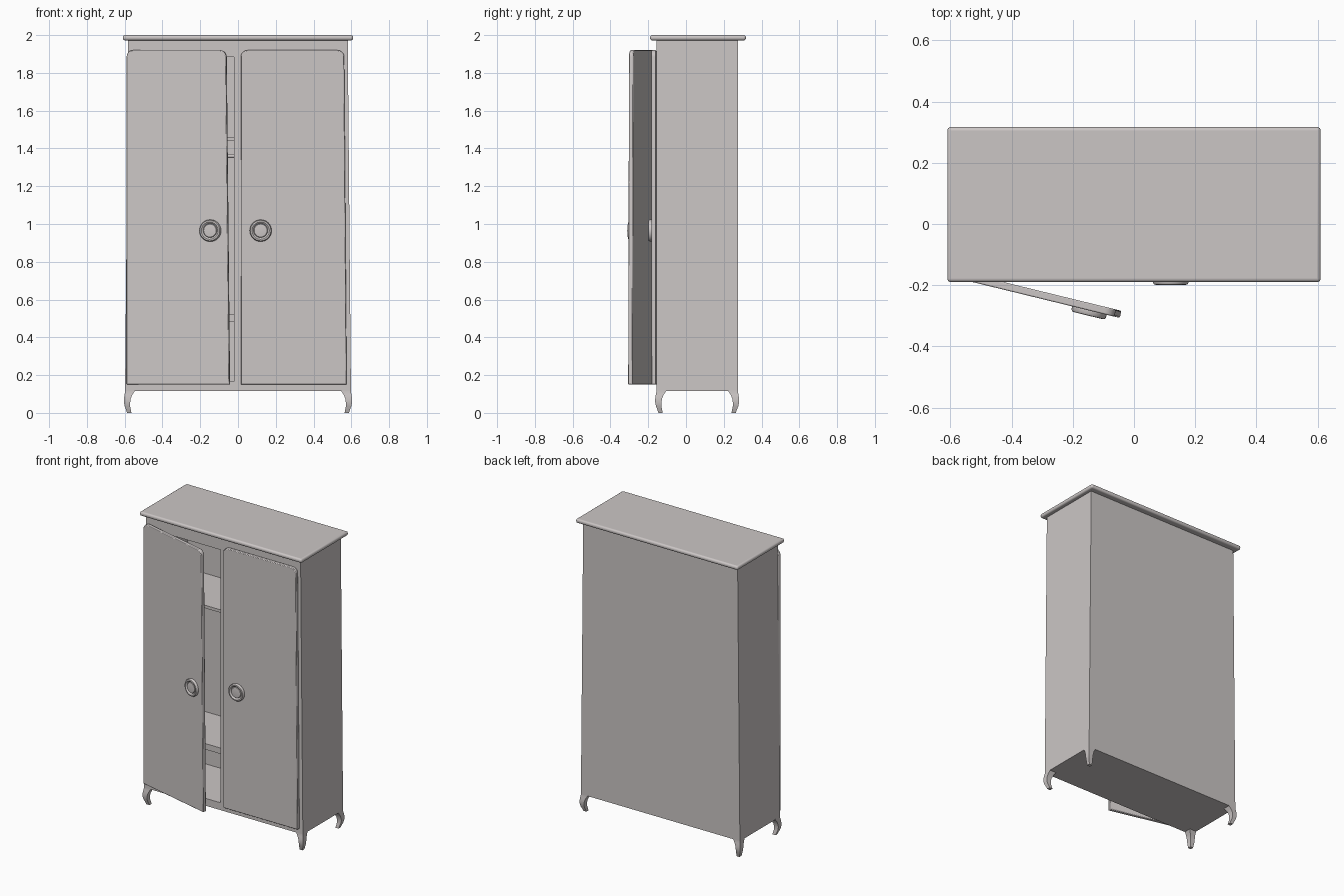
import bpy, bmesh, math
from mathutils import Matrix, Vector

if "Cube" in bpy.data.objects:
    bpy.data.objects.remove(bpy.data.objects["Cube"], do_unlink=True)

paint = bpy.data.materials.new("warm grey paint")
paint.use_nodes = True
colour = (0.60, 0.565, 0.56, 1)
paint.diffuse_color = colour
paint.node_tree.nodes["Principled BSDF"].inputs["Base Color"].default_value = colour


def finish(name, bm, bevel=0, segments=2, smooth=False):
    bmesh.ops.recalc_face_normals(bm, faces=bm.faces[:])
    mesh = bpy.data.meshes.new(name)
    bm.to_mesh(mesh)
    bm.free()
    mesh.materials.append(paint)
    obj = bpy.data.objects.new(name, mesh)
    bpy.context.collection.objects.link(obj)
    if bevel:
        mod = obj.modifiers.new("soft edges", "BEVEL")
        mod.width, mod.segments = bevel, segments
        mod.limit_method = "ANGLE"
    if smooth:
        bpy.ops.object.select_all(action="DESELECT")
        obj.select_set(True)
        bpy.context.view_layer.objects.active = obj
        bpy.ops.object.shade_smooth_by_angle(angle=math.radians(40))
    return obj


def loft(name, rings, **style):
    """Skin a closed solid through rings of equal point count."""
    bm = bmesh.new()
    loops = [[bm.verts.new(p) for p in ring] for ring in rings]
    n = len(loops[0])
    for a, b in zip(loops, loops[1:]):
        for i in range(n):
            bm.faces.new((a[i], a[(i + 1) % n], b[(i + 1) % n], b[i]))
    bm.faces.new(loops[0])
    bm.faces.new(loops[-1])
    return finish(name, bm, **style)


def rect(x0, x1, y0, y1, z):
    return [(x0, y0, z), (x1, y0, z), (x1, y1, z), (x0, y1, z)]


def block(name, x0, x1, y0, y1, z0, z1, **style):
    return loft(name, [rect(x0, x1, y0, y1, z0), rect(x0, x1, y0, y1, z1)], **style)


# Case dimensions, the sides lean in slightly towards the top
FRONT, BACK = -0.157, 0.275
BASE, HEAD = 0.115, 1.975
WIDE, NARROW = 0.598, 0.581


def half_width(z):
    return WIDE + (NARROW - WIDE) * (z - BASE) / (HEAD - BASE)


def full_width(name, y0, y1, z0, z1, inset=0.0):
    a, b = half_width(z0) - inset, half_width(z1) - inset
    return loft(name, [rect(-a, a, y0, y1, z0), rect(-b, b, y0, y1, z1)])


# Case panels and front frame
for side, word in ((-1, "right"), (1, "left")):
    loft(word + "_side_panel", [rect(side * (w - 0.025), side * w, FRONT, BACK, z)
                                for w, z in ((WIDE, BASE), (NARROW, HEAD))])
    loft(word + "_front_stile", [rect(side * 0.54, side * (w - 0.002), FRONT, FRONT + 0.025, z)
                                 for w, z in ((WIDE, BASE), (NARROW, HEAD))])
full_width("back_panel", BACK - 0.02, BACK, BASE, HEAD)
full_width("floor_panel", FRONT, BACK, BASE, 0.165)
full_width("top_rail", FRONT, FRONT + 0.025, 1.885, HEAD)
full_width("ceiling_panel", FRONT, BACK, 1.955, HEAD)
block("centre_stile", -0.02, 0.02, FRONT, FRONT + 0.025, 0.16, 1.89)

# Shelves and hanging rail
full_width("upper_shelf", FRONT + 0.03, BACK - 0.01, 1.44, 1.46, 0.01)
full_width("lower_shelf", FRONT + 0.03, BACK - 0.01, 0.48, 0.52, 0.01)
bm = bmesh.new()
bmesh.ops.create_cone(bm, cap_ends=True, segments=16, radius1=0.011, radius2=0.011, depth=1.14,
                      matrix=Matrix.Translation((0, 0.06, 1.36)) @ Matrix.Rotation(math.pi / 2, 4, "Y"))
finish("hanging_rail", bm, smooth=True)

# Cornice board
block("cornice", -0.61, 0.61, -0.19, 0.317, 1.972, 2.0, bevel=0.012, segments=4, smooth=True)

# Curved legs: height, outward offset from the case corner, thickness
LEG = [(0.125, 0.0, 0.055), (0.112, 0.0, 0.049), (0.095, 0.003, 0.041), (0.075, 0.006, 0.036),
       (0.055, 0.006, 0.033), (0.035, 0.002, 0.029), (0.015, -0.006, 0.025), (0, -0.011, 0.023)]
for sx, xw in ((-1, "right"), (1, "left")):
    for corner, sy, yw in ((FRONT, -1, "front"), (BACK, 1, "back")):
        rings = []
        for z, out, thick in LEG:
            ox, oy = sx * (WIDE + out), corner + sy * out
            rings.append(rect(ox - sx * thick, ox, oy - sy * thick, oy, z))
        loft(yw + "_" + xw + "_leg", rings, smooth=True)


# Doors: local x runs from the hinge to the free edge, the outside faces -y
def door(name, hinge_x, hinge_y, mirror, angle, outline, knob_x):
    place = Matrix.Translation((hinge_x, hinge_y, 0)) @ Matrix.Rotation(angle, 4, "Z")
    thick = 0.024
    bl, br, tl, tr = outline
    low, high, r = 0.15, 1.92, 0.035
    pts = [(bl, low), (br, low)]
    for cx, start in ((tr - r, 0), (tl + r, 90)):
        for step in range(6):
            a = math.radians(start + step * 18)
            pts.append((cx + r * math.cos(a), high - r + r * math.sin(a)))
    rings = [[place @ Vector((mirror * x, y, z)) for x, z in pts] for y in (0, -thick)]
    loft(name, rings, bevel=0.004, smooth=True)

    # Turned round pull with a dished centre
    profile = [(0.058, 0.002), (0.058, -0.010), (0.054, -0.016), (0.046, -0.017),
               (0.040, -0.013), (0.037, -0.008), (0.034, -0.012), (0.028, -0.013)]
    rings = []
    for radius, y in profile:
        ring = []
        for i in range(32):
            a = math.tau * i / 32
            ring.append(place @ Vector((mirror * knob_x + radius * math.cos(a), y - thick,
                                        0.965 + radius * math.sin(a))))
        rings.append(ring)
    loft(name + "_pull", rings, smooth=True)


door("open_right_door", -0.585, -0.151, 1, math.radians(-13.7), (0, 0.56, 0, 0.542), 0.458)
door("closed_left_door", 0.575, -0.158, -1, 0, (0, 0.56, 0.013, 0.56), 0.455)
